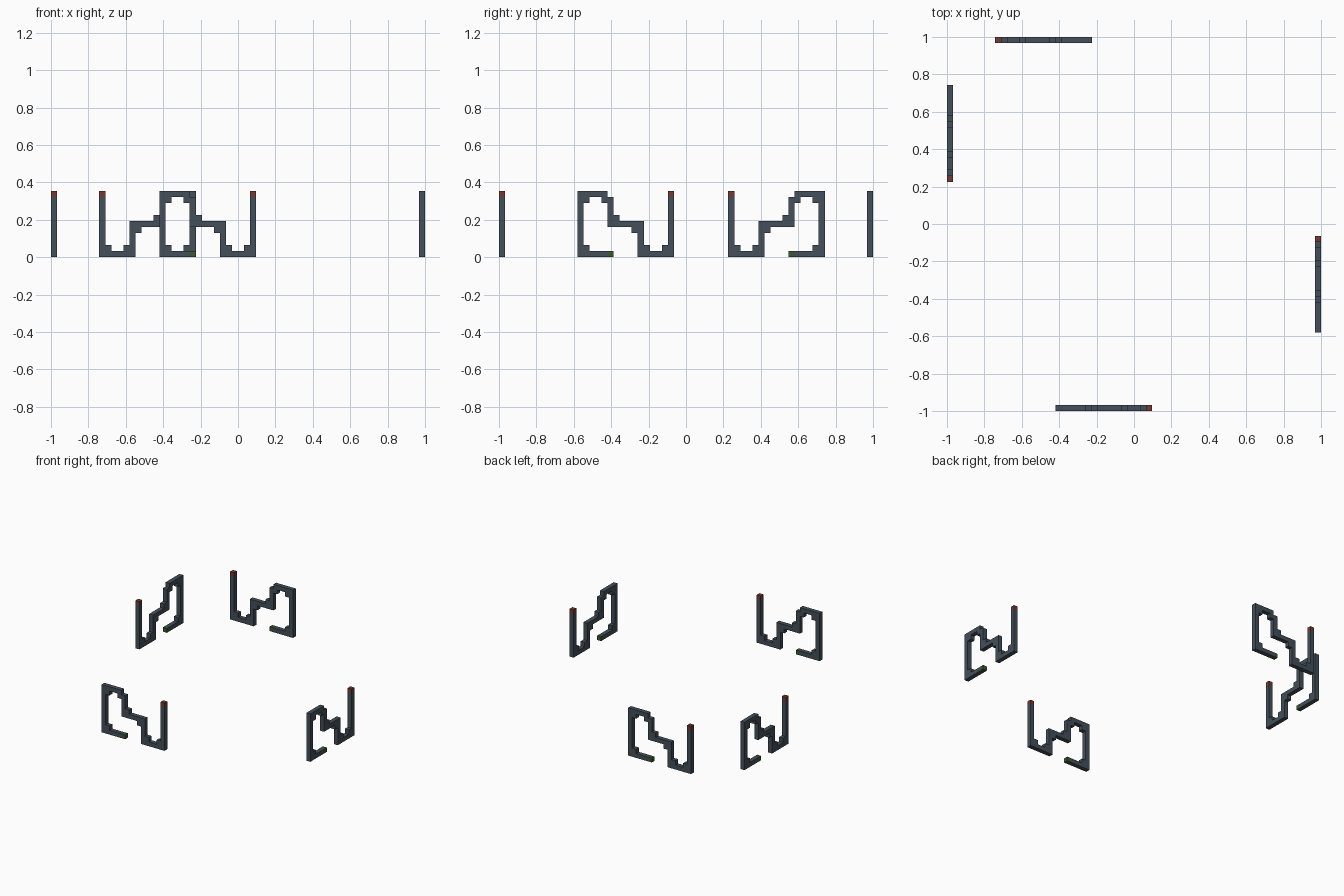
import bpy, bmesh, math
from mathutils import Matrix

if "Cube" in bpy.data.objects:
    bpy.data.objects.remove(bpy.data.objects["Cube"])

U = 2 / 62  # one block of the model's grid


def material(name, rgb):
    m = bpy.data.materials.new(name)
    m.diffuse_color = (*rgb, 1)
    m.use_nodes = True
    m.node_tree.nodes["Principled BSDF"].inputs["Base Color"].default_value = m.diffuse_color
    return m


SLATE = material("slate", (0.058, 0.080, 0.102))
RED = material("dull red", (0.17, 0.042, 0.038))
GREEN = material("dark green", (0.045, 0.095, 0.035))


def square(i, j):
    return [(i, j), (i + 1, j), (i + 1, j + 1), (i, j + 1)]


# stepped winding track, counter-clockwise, in blocks (along, up)
TRACK = [(0, 0), (5, 0), (5, 1), (2, 1), (2, 2), (1, 2), (1, 9), (2, 9), (2, 10),
         (4, 10), (4, 9), (5, 9), (5, 5), (9, 5), (9, 4), (10, 4), (10, 0), (16, 0),
         (16, 10), (15, 10), (15, 2), (14, 2), (14, 1), (12, 1), (12, 2), (11, 2),
         (11, 6), (7, 6), (7, 7), (6, 7), (6, 10), (5, 10), (5, 11), (0, 11)]


def slab(name, outline, start, turn, mat):
    """Extrude an outline one block deep on the front side, then turn it about z."""
    bm = bmesh.new()
    face = bm.faces.new([bm.verts.new(((start + i) * U, -31 * U, j * U)) for i, j in outline])
    new = bmesh.ops.extrude_face_region(bm, geom=[face], use_keep_orig=True)["geom"]
    bmesh.ops.translate(bm, vec=(0, U, 0), verts=[v for v in new if isinstance(v, bmesh.types.BMVert)])
    bmesh.ops.recalc_face_normals(bm, faces=bm.faces)
    bm.transform(Matrix.Rotation(turn, 4, 'Z'))
    me = bpy.data.meshes.new(name)
    bm.to_mesh(me)
    bm.free()
    me.materials.append(mat)
    bpy.context.collection.objects.link(bpy.data.objects.new(name, me))


# one track per side, each slid along its side by a different amount
for k, (side, start) in enumerate([("front", -13), ("right", -18), ("back", 7), ("left", -23)]):
    turn = k * math.pi / 2
    slab(side + "_track", TRACK, start, turn, SLATE)
    slab(side + "_start_block", square(5, 0), start, turn, GREEN)
    slab(side + "_end_block", square(15, 10), start, turn, RED)
